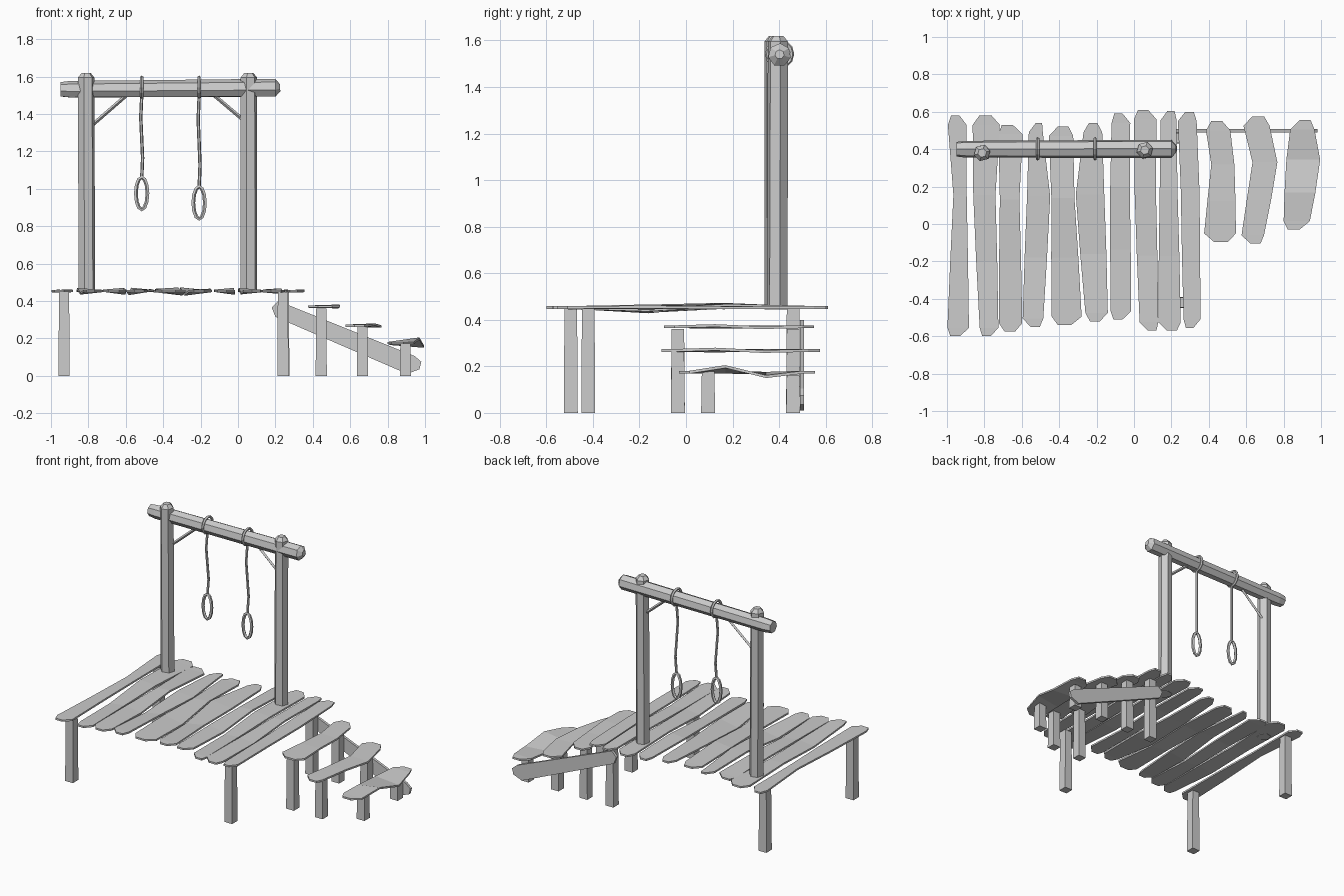
import bpy, bmesh, math, random
from mathutils import Vector

if "Cube" in bpy.data.objects:
    bpy.data.objects.remove(bpy.data.objects["Cube"])

random.seed(4)


def loft(name, rings, closed=False):
    """Skin a list of vertex rings; cap the ends unless closed."""
    bm = bmesh.new()
    vs = [[bm.verts.new(p) for p in r] for r in rings]
    n, m = len(vs[0]), len(vs)
    for i in range(m if closed else m - 1):
        a, b = vs[i], vs[(i + 1) % m]
        for j in range(n):
            k = (j + 1) % n
            bm.faces.new((a[j], a[k], b[k], b[j]))
    if not closed:
        bm.faces.new(vs[0])
        bm.faces.new(vs[-1])
    bmesh.ops.recalc_face_normals(bm, faces=bm.faces)
    me = bpy.data.meshes.new(name)
    bm.to_mesh(me)
    bm.free()
    ob = bpy.data.objects.new(name, me)
    bpy.context.collection.objects.link(ob)
    return ob


def tube(name, pts, radii, sides=6, closed=False, phase=0.0, up=(0, 1, 0)):
    """Faceted tube along a path; radii is one number or one per point."""
    pts = [Vector(p) for p in pts]
    m = len(pts)
    if not isinstance(radii, (list, tuple)):
        radii = [radii] * m
    rings = []
    for i, p in enumerate(pts):
        if closed:
            d = pts[(i + 1) % m] - pts[i - 1]
        else:
            d = pts[min(i + 1, m - 1)] - pts[max(i - 1, 0)]
        u = d.cross(Vector(up)).normalized()
        v = d.cross(u).normalized()
        ang = [phase + 2 * math.pi * j / sides for j in range(sides)]
        rings.append([p + radii[i] * (u * math.cos(a) + v * math.sin(a)) for a in ang])
    return loft(name, rings, closed)


def plank(name, z, yt, yb, xt, wt, xm, wm, xb, wb, tilt, bow, th=0.012):
    """Rough hewn board along y with narrowed ends, twist and bow."""
    L = yt - yb
    r = random.uniform
    rows = [(yt, xt + r(-.02, .02), wt * .45, 0, 0),
            (yt - .05, xt, wt, 0, 0),
            (yt - L * .36, xm, wm * .95, -tilt * .6, -bow),
            (yt - L * .66, (xm + xb) / 2, (wm + wb) / 2, tilt, bow),
            (yb + .045, xb, wb, 0, 0),
            (yb, xb + r(-.02, .02), wb * .45, 0, 0)]
    rings = []
    for y, x, w, t, b in rows:
        c, h, q = z + b, w / 2, th / 2
        rings.append([(x - h, y, c - t - q), (x + h, y, c + t - q),
                      (x + h, y, c + t + q), (x - h, y, c - t + q)])
    loft(name, rings)


# platform boards: y back, y front, (x, width) at back, middle, front, twist
deck = [(.58, -.60, -.945, .10, -.93, .075, -.94, .115, .002),
        (.58, -.60, -.79, .145, -.80, .125, -.775, .10, .007),
        (.53, -.575, -.66, .13, -.665, .11, -.66, .125, -.008),
        (.54, -.55, -.525, .075, -.51, .13, -.54, .11, .010),
        (.52, -.54, -.39, .13, -.38, .13, -.36, .16, -.012),
        (.54, -.52, -.22, .10, -.235, .16, -.20, .12, .013),
        (.59, -.51, -.07, .10, -.075, .11, -.07, .11, -.008),
        (.61, -.57, .06, .12, .06, .12, .08, .10, .006),
        (.605, -.57, .185, .085, .185, .10, .19, .12, -.005),
        (.60, -.555, .285, .10, .30, .105, .31, .09, .002)]
for i, d in enumerate(deck):
    plank(f"deck_plank_{i + 1}", .453, *d, 0 if i in (0, 9) else -.006)

# stair treads
treads = [(.37, .55, -.095, .45, .13, .475, .13, .46, .17, .003, .002),
          (.268, .575, -.105, .655, .14, .70, .14, .635, .12, .004, .002),
          (.175, .555, -.03, .90, .13, .905, .19, .87, .14, .012, .012)]
for i, t in enumerate(treads):
    plank(f"stair_tread_{i + 1}", *t)

# square support legs: x, y, top
legs = [(-.93, -.495, .447), (-.93, .46, .447), (.24, -.42, .447), (.245, .46, .447),
        (.445, -.035, .36), (.445, .46, .36), (.665, -.035, .262), (.665, .46, .262),
        (.895, .095, .178), (.895, .46, .16)]
for i, (x, y, h) in enumerate(legs):
    rings = []
    for z, s in ((0, .03), (h, .027)):
        rings.append([(x - s, y - s, z), (x + s, y - s, z), (x + s, y + s, z), (x - s, y + s, z)])
    loft(f"support_leg_{i + 1}", rings)

# slanted stair stringer along the back
prof = [(.18, .365), (.215, .40), (.945, .105), (.98, .075), (.97, .035), (.905, .01), (.20, .315)]
loft("stair_stringer", [[(x, y, z) for x, z in prof] for y in (.49, .508)])

# tall uprights with chipped tops
for name, x, y, x2, y2 in (("left_upright", -.808, .382, -.812, .38),
                           ("right_upright", .058, .392, .058, .395)):
    tube(name, [(x, y, .445), (x2, y2, 1.595), (x2, y2, 1.62)], [.046, .045, .024], 6, phase=.25)

# crossbeam with a pointed right end
tube("crossbeam", [(-.95, .40, 1.53), (-.9, .40, 1.53), (.2, .402, 1.538), (.225, .402, 1.54)],
     [.04, .046, .05, .02], 7, phase=.2, up=(0, 0, 1))

# corner braces
tube("left_brace", [(-.78, .395, 1.34), (-.59, .40, 1.505)], .010, 4)
tube("right_brace", [(.035, .395, 1.362), (-.14, .40, 1.51)], .010, 4)

# hanging ropes: beam loop, cord and oval end ring
for side, x, cz in (("left", -.515, .975), ("right", -.208, .925)):
    circ = [2 * math.pi * k / 12 for k in range(12)]
    tube(f"{side}_beam_loop", [(x, .402 + .054 * math.cos(a), 1.542 + .054 * math.sin(a)) for a in circ],
         .009, 5, True, up=(1, 0, 0))
    top = cz + .08
    cord = [(x + .005 * s, .40 + .006 * s, 1.49 + (top - 1.49) * t)
            for t, s in ((0, 0), (.25, -1), (.5, 0), (.75, 1), (1, 0))]
    tube(f"{side}_cord", cord, .009, 6)
    tube(f"{side}_end_ring", [(x + .032 * math.cos(a), .40, cz + .087 * math.sin(a)) for a in circ],
         .011, 5, True)
